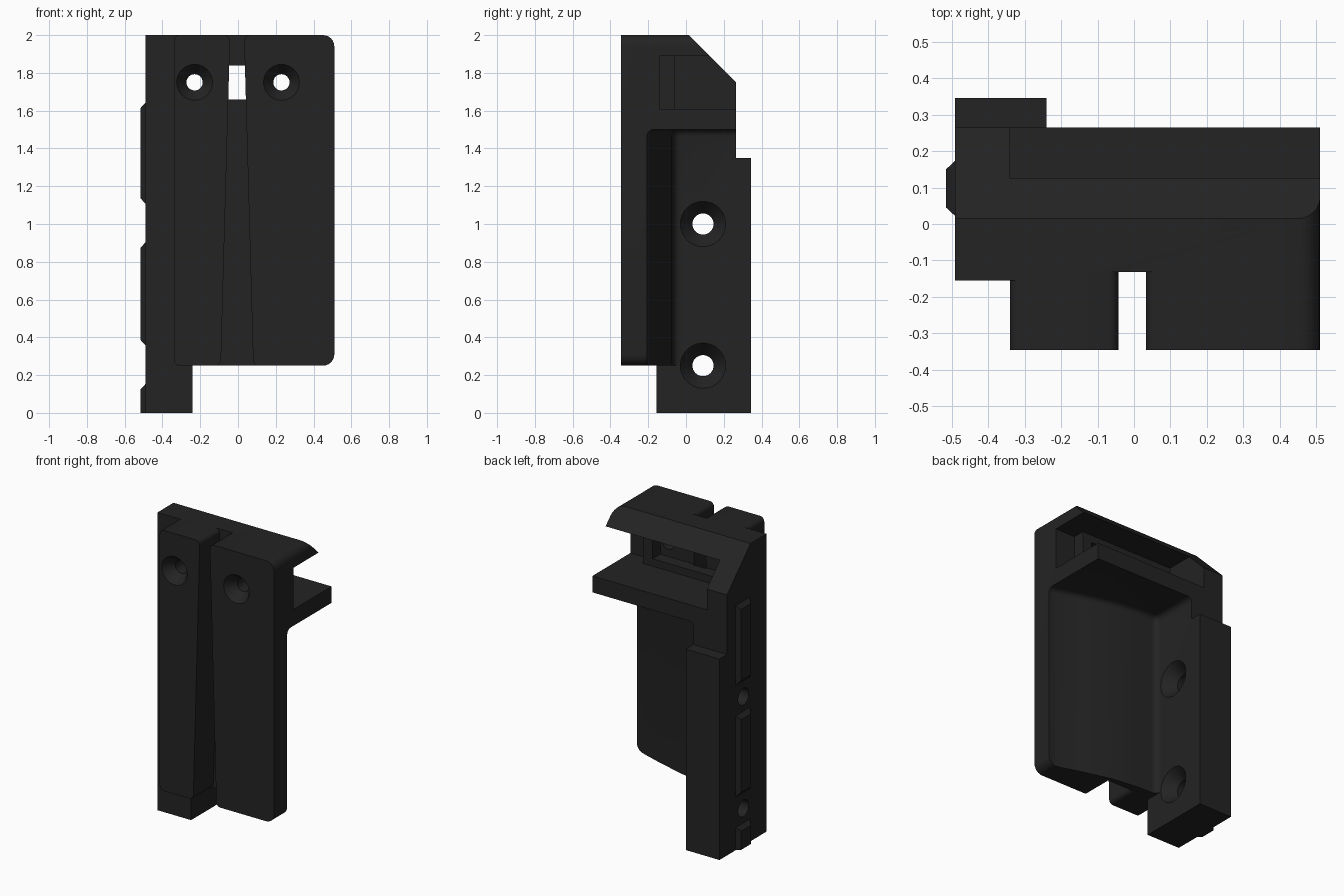
import bpy, bmesh, math

if "Cube" in bpy.data.objects:
    bpy.data.objects.remove(bpy.data.objects["Cube"])

mat = bpy.data.materials.new("charcoal black")
mat.diffuse_color = (0.017, 0.017, 0.017, 1)
mat.use_nodes = True
mat.node_tree.nodes["Principled BSDF"].inputs["Base Color"].default_value = mat.diffuse_color


def link(bm, name):
    bmesh.ops.recalc_face_normals(bm, faces=bm.faces)
    me = bpy.data.meshes.new(name)
    bm.to_mesh(me)
    bm.free()
    me.materials.append(mat)
    ob = bpy.data.objects.new(name, me)
    bpy.context.collection.objects.link(ob)
    return ob


def prism(name, pts, axis, a, b, top_bevel=0):
    """Extrude a 2D outline along an axis from a to b."""
    def place(p, h):
        return {"x": (h, p[0], p[1]), "y": (p[0], h, p[1]), "z": (p[0], p[1], h)}[axis]
    bm = bmesh.new()
    lo = [bm.verts.new(place(p, a)) for p in pts]
    hi = [bm.verts.new(place(p, b)) for p in pts]
    n = len(pts)
    bm.faces.new(lo)
    top = bm.faces.new(hi)
    for i in range(n):
        bm.faces.new((lo[i], lo[(i + 1) % n], hi[(i + 1) % n], hi[i]))
    bmesh.ops.recalc_face_normals(bm, faces=bm.faces)
    if top_bevel:
        bmesh.ops.bevel(bm, geom=list(top.edges), offset=top_bevel, segments=4,
                        profile=0.5, affect="EDGES")
    return link(bm, name)


def box(name, x0, x1, y0, y1, z0, z1):
    return prism(name, [(x0, y0), (x1, y0), (x1, y1), (x0, y1)], "z", z0, z1)


def arc(cx, cy, r, a0, a1, n=6):
    return [(cx + r * math.cos(math.radians(a0 + (a1 - a0) * i / n)),
             cy + r * math.sin(math.radians(a0 + (a1 - a0) * i / n))) for i in range(n + 1)]


def combine(target, tool, op="DIFFERENCE"):
    m = target.modifiers.new("combine", "BOOLEAN")
    m.operation, m.object, m.solver = op, tool, "EXACT"
    bpy.context.view_layer.objects.active = target
    bpy.ops.object.modifier_apply(modifier=m.name)
    bpy.data.objects.remove(tool)


def screw_hole(target, axis, u, v, start, depth, r, R, cone):
    """Straight hole with a countersink; start is the surface, depth is signed."""
    s = 1 if depth > 0 else -1
    rings = [(-0.02, R), (0, R), (cone, r), (abs(depth), r)]
    n = 32
    bm = bmesh.new()
    loops = []
    for d, rad in rings:
        h = start + s * d
        loop = []
        for i in range(n):
            t = 2 * math.pi * i / n
            p, q = u + rad * math.cos(t), v + rad * math.sin(t)
            loop.append(bm.verts.new((h, p, q) if axis == "x" else (p, h, q)))
        loops.append(loop)
    for A, B in zip(loops, loops[1:]):
        for i in range(n):
            j = (i + 1) % n
            bm.faces.new((A[i], A[j], B[j], B[i]))
    bm.faces.new(loops[0])
    bm.faces.new(loops[-1])
    combine(target, link(bm, "hole_cutter"))


# Main body: rounded outline, full depth
outline = ([(-0.49, 0.25)] + arc(0.45, 0.31, 0.06, -90, 0)
           + arc(0.45, 1.94, 0.06, 0, 90) + [(-0.49, 2.0)])
body = prism("bracket_body", outline, "y", -0.345, 0.265)


# Front groove and left step, both with rounded outer corners
def flared_edge(x_bottom, x_top, r=0.03):
    low = [(x_bottom + r, 0.1)] + arc(x_bottom + r, 0.25 + r, r, 270, 180, 4)
    high = arc(x_top + r, 2 - r, r, 180, 90, 4) + [(x_top + r, 2.1)]
    return low + high


right = flared_edge(0.08, 0.033)
left = [(-0.01 - x, z) for x, z in reversed(right)]
combine(body, prism("groove_cutter", right + left, "y", -0.6, -0.132))
combine(body, prism("step_cutter", flared_edge(-0.34, -0.34) + [(-0.8, 2.1), (-0.8, 0.1)],
                    "y", -0.6, -0.155))

# Sloping top rear edge
combine(body, prism("slope_cutter", [(-0.085, 2.1), (0.365, 1.65), (0.6, 1.65), (0.6, 2.1)],
                    "x", -1, 1))

# Side mounting block
combine(body, box("side_block", -0.49, -0.24, -0.155, 0.345, 0, 1.35), "UNION")

# Hollow behind the front plate, with soft inner corners
hollow = ([(0.6, -0.21), (0.6, 0.6), (-0.24, 0.6)] + arc(-0.2, -0.03, 0.04, 180, 270)
          + [(-0.08, -0.075), (0.1, -0.1), (0.3, -0.155), (0.46, -0.205)])
combine(body, prism("hollow_cutter", hollow, "z", -1, 1.5, top_bevel=0.035))

# Open slot in the head, end relief and inner pocket
combine(body, box("slot_cutter", -0.34, 0.7, -0.06, 0.6, 1.61, 1.89))
combine(body, box("relief_cutter", 0.36, 0.7, -0.14, 0.5, 1.61, 1.89))
combine(body, box("pocket_cutter", -0.29, 0.29, -0.142, 0.1, 1.66, 1.84))

# Countersunk holes: two in front, two through the side block
for x in (-0.23, 0.23):
    screw_hole(body, "y", x, 1.75, -0.345, 0.4, 0.043, 0.095, 0.07)
for z in (0.25, 1.0):
    screw_hole(body, "x", 0.09, z, -0.24, -0.4, 0.056, 0.12, 0.08)

bpy.ops.object.select_all(action="DESELECT")
body.select_set(True)
bpy.context.view_layer.objects.active = body
bpy.ops.object.shade_smooth_by_angle(angle=math.radians(30))

# Tapered locating ribs on the left side
for i, (z0, z1, low) in enumerate([(0, 0.155, 0), (0.355, 0.905, 0.03), (1.105, 1.645, 0.03)]):
    bm = bmesh.new()
    base = [bm.verts.new((-0.488, y, z)) for y, z in
            ((0.02, z0), (0.175, z0), (0.175, z1), (0.02, z1))]
    tip = [bm.verts.new((-0.515, y, z)) for y, z in
           ((0.045, z0 + low), (0.15, z0 + low), (0.15, z1 - 0.03), (0.045, z1 - 0.03))]
    bm.faces.new(base)
    bm.faces.new(tip)
    for k in range(4):
        j = (k + 1) % 4
        bm.faces.new((base[k], base[j], tip[j], tip[k]))
    link(bm, f"locating_rib_{i + 1}")
